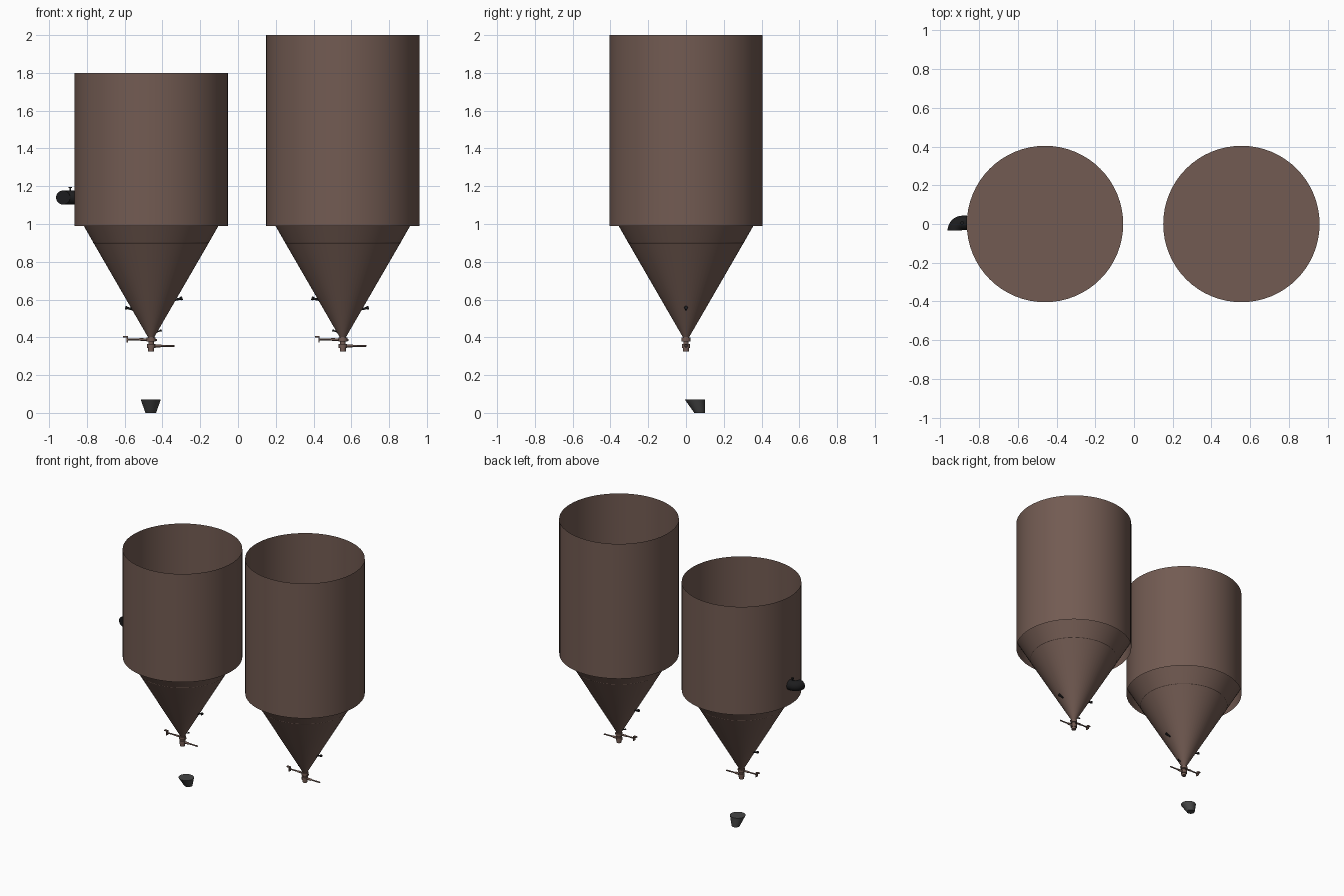
import bpy, bmesh, math
from mathutils import Vector

if "Cube" in bpy.data.objects:
    bpy.data.objects.remove(bpy.data.objects["Cube"])


def material(name, rgb):
    m = bpy.data.materials.new(name)
    m.diffuse_color = (*rgb, 1)
    m.use_nodes = True
    m.node_tree.nodes["Principled BSDF"].inputs["Base Color"].default_value = m.diffuse_color
    return m


BROWN = material("brown_steel", (0.17, 0.105, 0.085))
BLACK = material("black_plastic", (0.012, 0.012, 0.013))
GREY = material("dark_grey", (0.06, 0.06, 0.06))


def finish(name, bm, mat, loc=(0, 0, 0)):
    me = bpy.data.meshes.new(name)
    bm.to_mesh(me)
    bm.free()
    ob = bpy.data.objects.new(name, me)
    bpy.context.collection.objects.link(ob)
    ob.location = loc
    me.materials.append(mat)
    bpy.ops.object.select_all(action='DESELECT')
    ob.select_set(True)
    bpy.context.view_layer.objects.active = ob
    bpy.ops.object.shade_smooth_by_angle(angle=math.radians(35))
    return ob


def loft(name, rings, mat, loc=(0, 0, 0), cap_start=True, cap_end=True):
    """Skin a list of closed rings of points."""
    bm = bmesh.new()
    vs = [[bm.verts.new(p) for p in r] for r in rings]
    n = len(vs[0])
    for a, b in zip(vs, vs[1:]):
        for i in range(n):
            j = (i + 1) % n
            bm.faces.new((a[i], a[j], b[j], b[i]))
    if cap_start:
        bm.faces.new(vs[0][::-1])
    if cap_end:
        bm.faces.new(vs[-1])
    return finish(name, bm, mat, loc)


def circle(r, c, u=(1, 0, 0), v=(0, 1, 0), n=64):
    c, u, v = Vector(c), Vector(u), Vector(v)
    return [c + r * (math.cos(t) * u + math.sin(t) * v)
            for t in (2 * math.pi * i / n for i in range(n))]


def lathe(name, profile, mat, loc, n=64, **caps):
    return loft(name, [circle(r, (0, 0, z), n=n) for r, z in profile], mat, loc, **caps)


def rod(name, path, mat, loc, n=12):
    """Round bar along x/z points given as (x, z, radius)."""
    pts = [Vector((x, 0, z)) for x, z, _ in path]
    rings = []
    for i, p in enumerate(pts):
        d = (pts[min(i + 1, len(pts) - 1)] - pts[max(i - 1, 0)]).normalized()
        v = Vector((0, 1, 0))
        rings.append(circle(path[i][2], p, v.cross(d), v, n))
    return loft(name, rings, mat, loc)


def box(name, x, y, z, mat, loc):
    ring = lambda h: [(x[0], y[0], h), (x[1], y[0], h), (x[1], y[1], h), (x[0], y[1], h)]
    return loft(name, [ring(z[0]), ring(z[1])], mat, loc)


def tank(label, cx, top, side):
    loc = (cx, 0, 0)
    # open shell with a skirt hanging past the cone seam
    lathe(label + "_shell", [(0.406, 0.99), (0.406, top)], BROWN, loc,
          cap_start=False, cap_end=False)
    # hopper cone with closed top inside the shell
    lathe(label + "_cone", [(0.016, 0.40), (0.305, 0.90), (0.404, 1.073)], BROWN, loc)
    lathe(label + "_cone_seam", [(0.304, 0.898), (0.3065, 0.90), (0.3065, 0.902)],
          BROWN, loc, cap_start=False, cap_end=False)
    # outlet valve stack
    lathe(label + "_outlet",
          [(0.016, 0.325), (0.016, 0.343), (0.022, 0.343), (0.022, 0.366), (0.014, 0.366),
           (0.014, 0.378), (0.024, 0.378), (0.024, 0.398), (0.017, 0.398), (0.017, 0.412)],
          BROWN, loc, n=24)
    # lower lever and upper slide arm
    rod(label + "_lever", [(0.01, 0.355, 0.008), (0.05, 0.355, 0.008), (0.055, 0.355, 0.005),
                           (0.124, 0.354, 0.005)], BROWN, loc)
    rod(label + "_slide_arm", [(0.03, 0.386, 0.006), (-0.06, 0.389, 0.007),
                               (-0.065, 0.389, 0.005), (-0.125, 0.389, 0.005)], BROWN, loc)
    box(label + "_arm_plate", (-0.129, -0.123), (-0.012, 0.012), (0.373, 0.403), BROWN, loc)
    box(label + "_arm_tab", (-0.148, -0.123), (-0.008, 0.008), (0.400, 0.406), BROWN, loc)
    # sensor ports on the cone, turned round for the second tank
    for i, (x, z, s) in enumerate(((-1, 0.555, 1), (1, 0.605, 1), (1, 0.435, 0.6))):
        r = 0.305 - (0.90 - z) * 0.577
        d = x * side
        rod(f"{label}_port_{i}",
            [(d * (r - 0.01), z - 0.007, 0.006 * s), (d * (r + 0.02 * s), z, 0.006 * s),
             (d * (r + 0.022 * s), z, 0.0095 * s), (d * (r + 0.031 * s), z + 0.003, 0.0095 * s)],
            BLACK, loc)


tank("short_tank", -0.46, 1.80, 1)
tank("tall_tank", 0.555, 2.00, -1)

# black elbow on the short tank, turning towards the front
R, bend = 0.037, Vector((-0.887, -0.033, 1.14))
rings = [circle(R, (-0.862, 0.006, 1.14), (0, 1, 0), (0, 0, 1), 32)]
for k in range(13):
    a = math.radians(90 + 7.5 * k)
    out = Vector((math.cos(a), math.sin(a), 0))
    rings.append(circle(R, bend + out * 0.039, out, (0, 0, 1), 32))
loft("elbow_vent", rings, BLACK)
lathe("elbow_pin", [(0.005, 1.165), (0.005, 1.19), (0.009, 1.19), (0.009, 1.196)],
      BLACK, (-0.888, 0.006, 0), n=12)

# slanted cup below the short tank, upright at the back
loft("cup", [circle(0.028, (-0.462, 0.072, 0), n=32),
             circle(0.053, (-0.462, 0.047, 0.07), n=32)], GREY)
